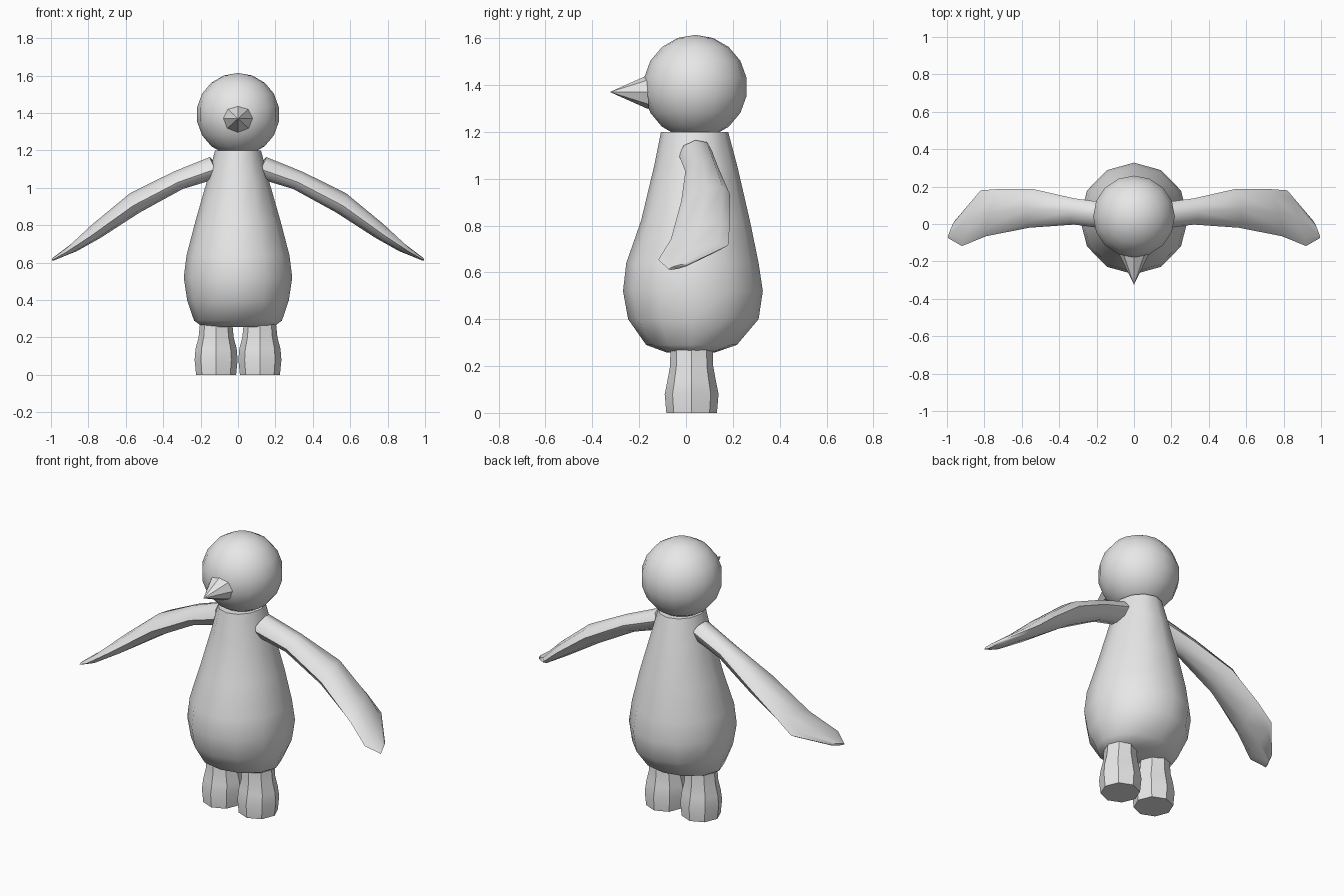
import bpy, bmesh, math
from mathutils import Vector, Matrix

if "Cube" in bpy.data.objects:
    bpy.data.objects.remove(bpy.data.objects["Cube"])

grey = bpy.data.materials.new("plain grey")
grey.diffuse_color = (0.8, 0.8, 0.8, 1)
grey.use_nodes = True
grey.node_tree.nodes["Principled BSDF"].inputs["Base Color"].default_value = grey.diffuse_color


def finish(name, bm, angle):
    """Turn a bmesh into a named, smooth shaded object."""
    bmesh.ops.recalc_face_normals(bm, faces=bm.faces)
    mesh = bpy.data.meshes.new(name)
    bm.to_mesh(mesh)
    bm.free()
    mesh.materials.append(grey)
    mesh.shade_smooth()
    mesh.set_sharp_from_angle(angle=math.radians(angle))
    obj = bpy.data.objects.new(name, mesh)
    bpy.context.collection.objects.link(obj)
    return obj


def loft(name, rings, angle):
    """Skin a list of equal rings of points and cap both ends."""
    bm = bmesh.new()
    loops = [[bm.verts.new(p) for p in ring] for ring in rings]
    n = len(loops[0])
    for a, b in zip(loops, loops[1:]):
        for i in range(n):
            j = (i + 1) % n
            bm.faces.new((a[i], a[j], b[j], b[i]))
    bm.faces.new(loops[0])
    bm.faces.new(loops[-1])
    return finish(name, bm, angle)


def turn(i, n):
    a = math.tau * i / n
    return math.cos(a), math.sin(a)


# Body: pear-shaped stack of ellipses (height, half width, front, back)
body = [(0.257, 0.19, -0.08, 0.12), (0.29, 0.235, -0.17, 0.217),
        (0.40, 0.272, -0.247, 0.31), (0.52, 0.29, -0.269, 0.328),
        (0.64, 0.275, -0.255, 0.31), (0.82, 0.228, -0.192, 0.273),
        (1.05, 0.162, -0.137, 0.22), (1.20, 0.123, -0.107, 0.18)]
rings = []
for z, w, front, back in body:
    mid, half = (front + back) / 2, (back - front) / 2
    rings.append([(w * c, mid + half * s, z) for c, s in (turn(i, 12) for i in range(12))])
loft("body", rings, 40)

# Head
bm = bmesh.new()
bmesh.ops.create_uvsphere(bm, u_segments=16, v_segments=9, radius=0.222)
bmesh.ops.translate(bm, vec=(0, 0.04, 1.392), verts=bm.verts)
finish("head", bm, 45)

# Beak: cone pointing forward
bm = bmesh.new()
bmesh.ops.create_cone(bm, cap_ends=True, segments=8, radius1=0.08, radius2=0, depth=0.165)
bmesh.ops.transform(bm, verts=bm.verts, matrix=Matrix.Translation((0, -0.2425, 1.37))
                    @ Matrix.Diagonal((1, 1, 0.92, 1)) @ Matrix.Rotation(math.pi / 2, 4, 'X'))
finish("beak", bm, 35)

# Wing stations: front point, back point, thickness
wing = [((0.12, -0.03, 1.10), (0.12, 0.11, 1.12), 0.125),
        ((0.32, -0.003, 1.03), (0.32, 0.137, 1.05), 0.105),
        ((0.56, -0.02, 0.905), (0.54, 0.187, 0.935), 0.115),
        ((0.79, -0.065, 0.74), (0.72, 0.187, 0.80), 0.085),
        ((0.92, -0.118, 0.655), (0.82, 0.18, 0.715), 0.05),
        ((0.995, -0.075, 0.613), (0.96, 0.015, 0.635), 0.018)]
up = Vector((0.5, 0, 0.87))

# Leg stations: height, half width, half depth
leg = [(0.0, 0.107, 0.108), (0.08, 0.115, 0.115), (0.14, 0.11, 0.103),
       (0.20, 0.094, 0.092), (0.30, 0.084, 0.09)]

for side, label in ((-1, "right"), (1, "left")):
    # Wing
    rings = []
    for front, back, thick in wing:
        f, b = Vector(front), Vector(back)
        ring = []
        for i in range(8):
            c, s = turn(i, 8)
            p = (f + b) / 2 + (b - f) / 2 * c + up * (thick / 2 * s)
            ring.append((side * p.x, p.y, p.z))
        rings.append(ring)
    loft(label + "_wing", rings, 50)

    # Leg: eight-sided post that flares into a foot
    rings = [[(side * 0.117 + w * c, 0.024 + d * s, z) for c, s in (turn(i, 8) for i in range(8))]
             for z, w, d in leg]
    loft(label + "_leg", rings, 35)
